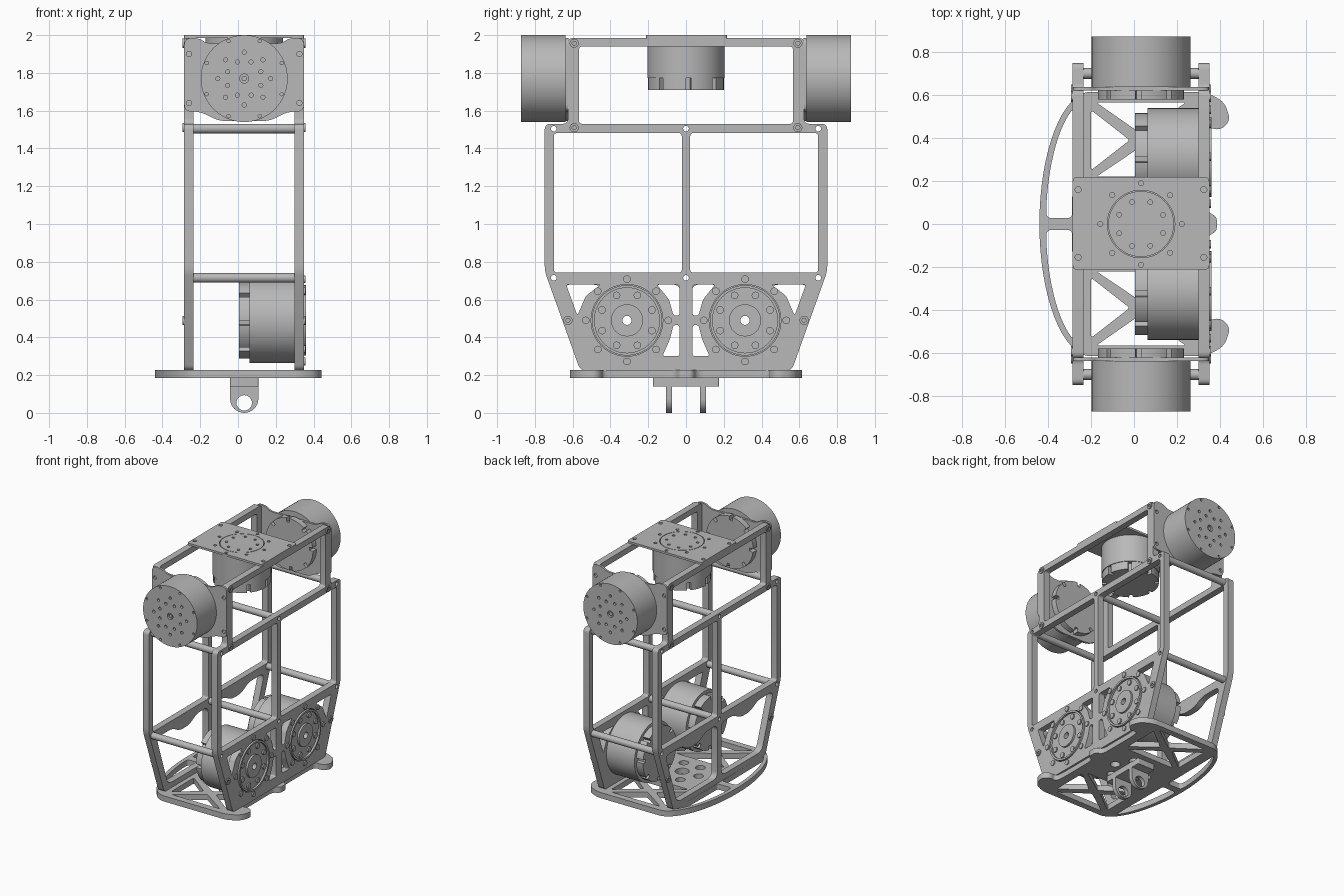
import bpy, bmesh
from math import sin, cos, pi, radians
from mathutils import Matrix, Vector

cube = bpy.data.objects.get("Cube")
if cube:
    bpy.data.objects.remove(cube, do_unlink=True)

GREY = (0.48, 0.48, 0.48, 1)
metal = bpy.data.materials.new("machined grey")
metal.use_nodes = True
metal.diffuse_color = GREY
metal.node_tree.nodes["Principled BSDF"].inputs["Base Color"].default_value = GREY

CX = 0.033      # centre line of the frame
L0, L1 = -0.285, -0.235   # side frame at -x
R0, R1 = 0.30, 0.35       # side frame at +x
AXES = {"x": Matrix(((0, 0, 1), (1, 0, 0), (0, 1, 0))),
        "y": Matrix(((1, 0, 0), (0, 0, -1), (0, 1, 0))),
        "z": Matrix.Identity(3)}


def circle(u, v, r, n=24):
    return [(u + r * cos(2 * pi * i / n), v + r * sin(2 * pi * i / n)) for i in range(n)]


def ring_of(u, v, dist, r, count, phase=0.0, n=12):
    """Small circles spread around a bolt circle."""
    return [circle(u + dist * cos(2 * pi * i / count + phase),
                   v + dist * sin(2 * pi * i / count + phase), r, n) for i in range(count)]


def rounded(points, r=0.02, steps=5):
    """Closed polygon with its corners softened."""
    pts = [Vector(p) for p in points]
    out = []
    for i, p in enumerate(pts):
        a, b = pts[i - 1] - p, pts[(i + 1) % len(pts)] - p
        s = p + a.normalized() * min(r, a.length * 0.49)
        e = p + b.normalized() * min(r, b.length * 0.49)
        for k in range(steps + 1):
            t = k / steps
            out.append(tuple(s * (1 - t) ** 2 + p * 2 * t * (1 - t) + e * t * t))
    return out


def rect(u0, u1, v0, v1, r=0.02):
    return rounded([(u0, v0), (u1, v0), (u1, v1), (u0, v1)], r)


def flip(loop):
    return [(-u, v) for u, v in loop]


def plate(name, axis, lo, hi, loops):
    """Extrude an outline with holes along an axis from lo to hi."""
    cu = bpy.data.curves.new(name, "CURVE")
    cu.dimensions, cu.fill_mode, cu.extrude = "2D", "BOTH", (hi - lo) / 2
    for loop in loops:
        sp = cu.splines.new("POLY")
        sp.points.add(len(loop) - 1)
        for point, (u, v) in zip(sp.points, loop):
            point.co = (u, v, 0, 1)
        sp.use_cyclic_u = True
    tmp = bpy.data.objects.new("outline", cu)
    bpy.context.scene.collection.objects.link(tmp)
    dg = bpy.context.evaluated_depsgraph_get()
    me = bpy.data.meshes.new_from_object(tmp.evaluated_get(dg))
    bpy.data.objects.remove(tmp, do_unlink=True)
    shift = Vector([(lo + hi) / 2 if a == axis else 0 for a in "xyz"])
    me.transform(Matrix.Translation(shift) @ AXES[axis].to_4x4())
    bm = bmesh.new()
    bm.from_mesh(me)
    bmesh.ops.remove_doubles(bm, verts=bm.verts, dist=1e-5)
    bmesh.ops.recalc_face_normals(bm, faces=bm.faces)
    for f in bm.faces:
        f.smooth = True
    for e in bm.edges:
        e.smooth = len(e.link_faces) == 2 and e.calc_face_angle(0) < radians(30)
    bm.to_mesh(me)
    bm.free()
    me.name = name
    me.materials.clear()
    me.materials.append(metal)
    ob = bpy.data.objects.new(name, me)
    bpy.context.scene.collection.objects.link(ob)
    return ob


def span(a, b):
    return min(a, b), max(a, b)


def cap_outline(u, v, r, teeth=8):
    """Round end cap with narrow cooling notches."""
    out = []
    for i in range(teeth * 12):
        rad = r - 0.03 if i % 12 in (0, 1) else r
        for j in (0.02, 0.98):
            a = 2 * pi * (i + j) / (teeth * 12)
            out.append((u + rad * cos(a), v + rad * sin(a)))
    return out


# Side frames
FRAME = [(-0.56, 0.225), (0.56, 0.225), (0.748, 0.75), (0.748, 1.53), (0.625, 1.53), (0.625, 1.985),
         (-0.625, 1.985), (-0.625, 1.53), (-0.748, 1.53), (-0.748, 0.75)]
RODS = [(y, z) for y in (-0.70, 0, 0.70) for z in (0.715, 1.505)]
MY, MZ = 0.3125, 0.49     # drive motor centre
window = rect(-0.70, -0.022, 0.742, 1.482)
shared = [rounded(FRAME, 0.03), window, flip(window), rect(-0.567, 0.567, 1.53, 1.94)]
shared += [circle(y, z, 0.015, 16) for y, z in RODS]

pockets = [rounded([(-0.635, 0.68), (-0.45, 0.68), (-0.53, 0.62), (-0.575, 0.515)], 0.015),
           rounded([(-0.155, 0.68), (-0.035, 0.68), (-0.035, 0.515), (-0.066, 0.515), (-0.09, 0.6)], 0.015),
           rounded([(-0.066, 0.465), (-0.035, 0.465), (-0.035, 0.30), (-0.125, 0.30), (-0.085, 0.39)], 0.015),
           circle(-MY, MZ, 0.19, 48)]
plate("motor_side_frame", "x", R0, R1, shared + pockets + [flip(p) for p in pockets])

opening = rounded([(-0.025, 0.27), (-0.025, 0.68), (-0.17, 0.68), (-0.25, 0.63), (-0.38, 0.63),
                   (-0.46, 0.68), (-0.655, 0.68), (-0.515, 0.27)], 0.05)
plate("open_side_frame", "x", L0, L1, shared + [opening, flip(opening)])

# Cross rods and frame bolts
for y, z in RODS:
    plate("cross_rod", "x", L1, R0, [circle(y, z, 0.025), circle(y, z, 0.015, 16)])
for s in (-1, 1):
    for y, z in ((0.592, 1.957), (0.592, 1.51), (0.625, 0.49)):
        for lo, hi in ((R1, R1 + 0.008), (L0 - 0.008, L0)):
            plate("frame_bolt", "x", lo, hi, [circle(s * y, z, 0.024), circle(s * y, z, 0.012, 6)])

# Drive motors in the lower frame
for s in (-1, 1):
    y = s * MY
    bore = circle(y, MZ, 0.024)
    plate("drive_motor_body", "x", 0.062, R0, [circle(y, MZ, 0.226, 64), bore])
    plate("drive_motor_cap", "x", 0.005, 0.062, [cap_outline(y, MZ, 0.203), bore])
    plate("drive_motor_boss", "x", R0, 0.345, [circle(y, MZ, 0.186, 48), bore])
    plate("drive_motor_rim", "x", 0.345, 0.36, [circle(y, MZ, 0.186, 48), circle(y, MZ, 0.172, 48)])
    plate("drive_motor_hub", "x", 0.345, 0.36, [circle(y, MZ, 0.085, 32), bore])
    for loop in ring_of(y, MZ, 0.143, 0.02, 8, pi / 8):
        plate("hub_bolt", "x", 0.345, 0.355, [loop])
    for loop in ring_of(y, MZ, 0.218, 0.02, 8):
        plate("mount_bolt", "x", R1, R1 + 0.008, [loop])

# End motors and their mounting plates
HZ = 1.77
mount = rounded([(L0, 1.595), (-0.2, 1.595), (-0.1, 1.545), (0.166, 1.545), (0.265, 1.595), (R1, 1.595),
                 (R1, 1.985), (0.27, 1.985), (0.23, 1.955), (-0.165, 1.955), (-0.205, 1.985), (L0, 1.985)], 0.04)
mount_holes = [circle(x, z, 0.014, 16) for x in (-0.26, 0.325) for z in (1.64, 1.90)]
face_holes = (ring_of(CX, HZ, 0.215, 0.009, 8, pi / 8) + ring_of(CX, HZ, 0.14, 0.011, 8)
              + ring_of(CX, HZ, 0.095, 0.011, 8, pi / 8) + [circle(CX, HZ, 0.024)])
for s in (-1, 1):
    plate("end_motor_mount", "y", *span(s * 0.622, s * 0.638), [mount] + mount_holes)
    plate("end_motor_cap", "y", *span(s * 0.578, s * 0.622), [cap_outline(CX, HZ, 0.2)])
    plate("end_motor_body", "y", *span(s * 0.638, s * 0.855), [circle(CX, HZ, 0.23, 64)])
    plate("end_motor_face", "y", *span(s * 0.855, s * 0.873), [circle(CX, HZ, 0.23, 64)] + face_holes)
    plate("end_motor_pin", "y", *span(s * 0.855, s * 0.868), [circle(CX, HZ, 0.014, 16)])

# Top plate with the hanging motor
top_holes = [circle(x, y, 0.014, 16) for x in (-0.26, 0.325) for y in (-0.155, 0.16)]
top_holes += ring_of(CX, 0, 0.19, 0.012, 8)
plate("top_plate", "z", 1.984, 2.0, [rect(L0, R1, -0.212, 0.218), circle(CX, 0, 0.157, 48)] + top_holes)
plate("top_disc", "z", 1.984, 2.0, [circle(CX, 0, 0.153, 48)] + ring_of(CX, 0, 0.11, 0.011, 8, pi / 8))
plate("top_motor_body", "z", 1.772, 1.984, [circle(CX, 0, 0.205, 64)])
plate("top_motor_cap", "z", 1.71, 1.772, [cap_outline(CX, 0, 0.2)])

# Base plate: curved bumper on one side, hooks on the other
arc = [(-0.2 - 0.24 * cos(t * pi / 32), 0.615 * sin(t * pi / 32)) for t in range(17)]
hook = rounded([(0.0, 0.615), (0.33, 0.615), (0.42, 0.57), (0.45, 0.48), (0.40, 0.435), (0.345, 0.45),
                (0.335, 0.38), (0.335, 0.06), (0.385, 0.035), (0.385, 0.0)], 0.04)[6:-6]
half = arc + hook
outline = half + [(x, -y) for x, y in reversed(half)][:-1]
slot = [(-0.2 - 0.21 * cos(t * 0.116), 0.585 * sin(t * 0.116)) for t in range(1, 11)]
slot = rounded([(-0.405, 0.028)] + slot + [(-0.288, 0.028)], 0.02)
truss = [rounded(p, 0.015) for p in (
    [(-0.2, 0.25), (-0.2, 0.53), (-0.02, 0.39)],
    [(0.266, 0.25), (0.266, 0.53), (0.086, 0.39)],
    [(-0.175, 0.565), (0.241, 0.565), (CX, 0.42)],
    [(-0.175, 0.22), (0.241, 0.22), (CX, 0.36)])]
base_holes = [slot] + truss
base_holes += [[(x, -y) for x, y in h] for h in base_holes]
base_holes += ring_of(CX, 0, 0.14, 0.035, 6, 0, 20) + [circle(CX, 0, 0.05)]
plate("base_plate", "z", 0.185, 0.228, [outline] + base_holes)

# Hanging lugs below the base
plate("lug_block", "z", 0.14, 0.185, [rect(CX - 0.075, CX + 0.075, -0.175, 0.175, 0.01)])
lug = [(CX + 0.075 * cos(a * pi / 16), 0.075 + 0.075 * sin(a * pi / 16)) for a in range(16, 33)]
lug += [(CX + 0.075, 0.145), (CX - 0.075, 0.145)]
for s in (-1, 1):
    plate("lug", "y", *span(s * 0.075, s * 0.106), [lug, circle(CX, 0.053, 0.041)])
